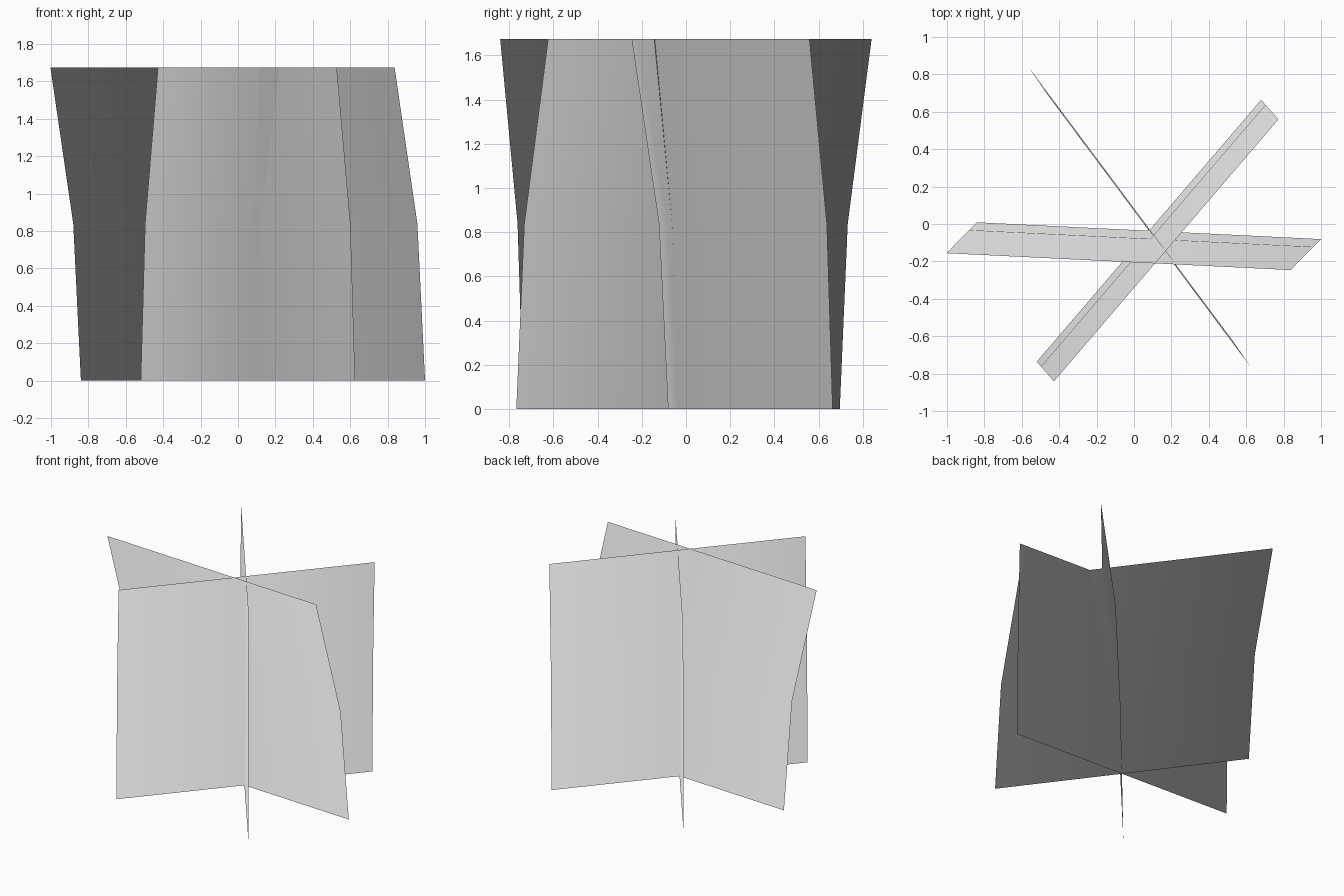
import bpy
from mathutils import Vector

if "Cube" in bpy.data.objects:
    bpy.data.objects.remove(bpy.data.objects["Cube"])

HEIGHT = 1.675
CENTRE = Vector((0.08, -0.036, 0))   # where the cards cross at the ground
DOME = 0.2                           # how far the shading normals tilt outward

grey = bpy.data.materials.new("plain grey")
grey.diffuse_color = (0.8, 0.8, 0.8, 1)
grey.use_nodes = True
grey.node_tree.nodes["Principled BSDF"].inputs["Base Color"].default_value = grey.diffuse_color


def card(name, half, lean):
    """Upright card through CENTRE: half is its half-width vector, lean the shift of its top."""
    half, lean = Vector((*half, 0)), Vector((*lean, 0))
    verts, normals, faces = [], [], []
    for row in range(3):
        t = row / 2
        for side in (-1, 0, 1):
            # the lean grows with the square of the height, giving the bend
            verts.append(CENTRE + half * side + lean * t * t + Vector((0, 0, HEIGHT * t)))
            normals.append((half * side * DOME + Vector((0, 0, 1))).normalized())
    for row in range(2):
        for col in range(2):
            a = row * 3 + col
            faces.append((a, a + 1, a + 4, a + 3))
    mesh = bpy.data.meshes.new(name)
    mesh.from_pydata(verts, [], faces)
    mesh.materials.append(grey)
    mesh.shade_smooth()
    # upward dome normals, as usual for crossed foliage cards
    mesh.normals_split_custom_set_from_vertices(normals)
    obj = bpy.data.objects.new(name, mesh)
    bpy.context.collection.objects.link(obj)
    return obj


# Three crossed cards, each leaning its own way
card("wide_card", (0.92, -0.045), (-0.163, -0.165))
card("back_left_card", (-0.546, 0.732), (-0.098, 0.144))
card("back_right_card", (0.6, 0.7), (0.092, -0.105))
